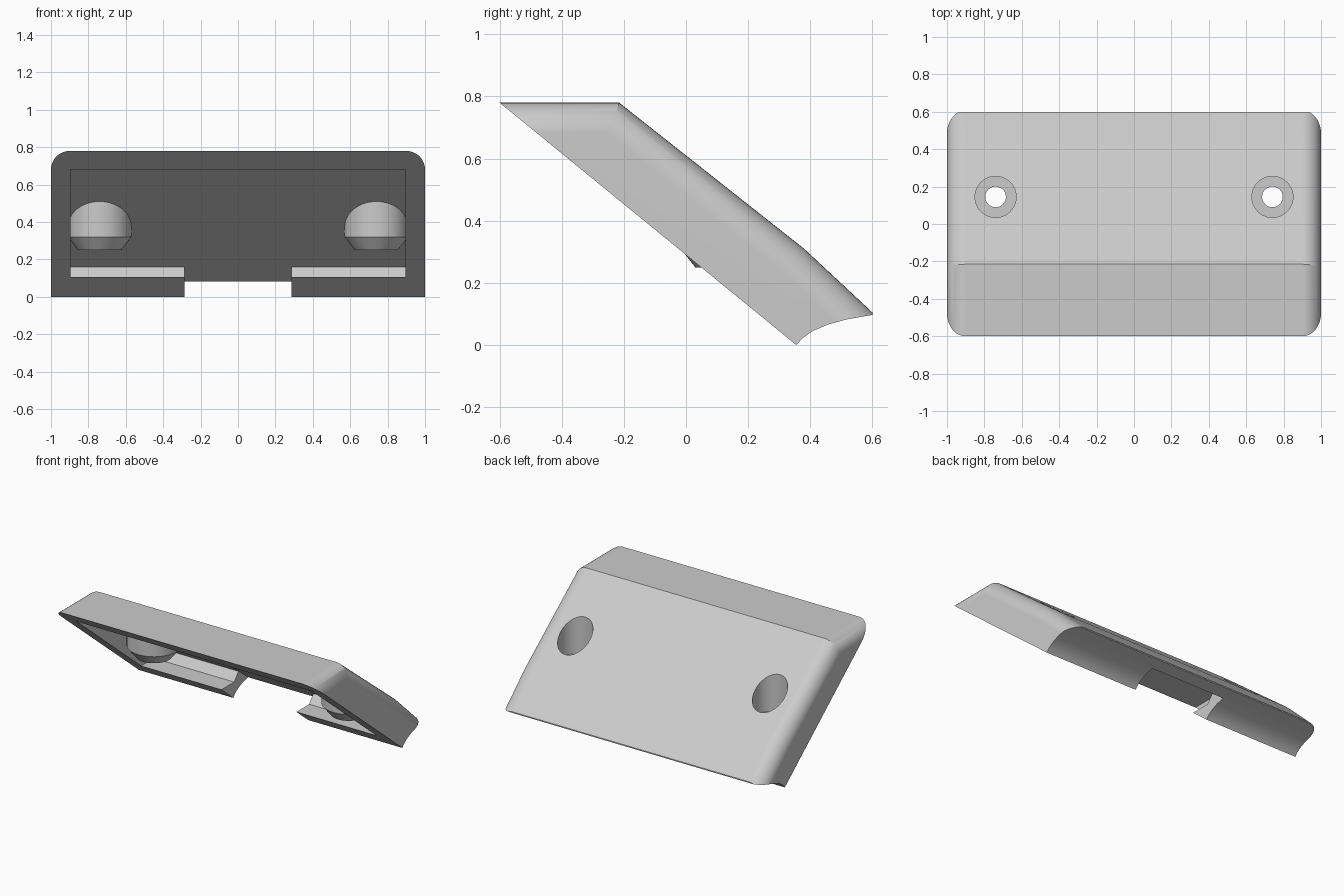
import bpy, bmesh, math

if "Cube" in bpy.data.objects:
    bpy.data.objects.remove(bpy.data.objects["Cube"], do_unlink=True)

grey = bpy.data.materials.new("plain_grey")
grey.use_nodes = True
GREY = (0.6, 0.6, 0.6, 1)
grey.diffuse_color = GREY
grey.node_tree.nodes["Principled BSDF"].inputs["Base Color"].default_value = GREY


def to_object(name, bm):
    bmesh.ops.recalc_face_normals(bm, faces=bm.faces)
    mesh = bpy.data.meshes.new(name)
    bm.to_mesh(mesh)
    bm.free()
    mesh.materials.append(grey)
    obj = bpy.data.objects.new(name, mesh)
    bpy.context.collection.objects.link(obj)
    return obj


def prism_mesh(profile, half):
    """Side profile (y, z) extruded from -half to +half in x."""
    bm = bmesh.new()
    face = bm.faces.new([bm.verts.new((-half, y, z)) for y, z in profile])
    out = bmesh.ops.extrude_face_region(bm, geom=[face])
    for v in out["geom"]:
        if isinstance(v, bmesh.types.BMVert):
            v.co.x = half
    return bm


def prism(name, profile, half):
    return to_object(name, prism_mesh(profile, half))


def turned(name, rings, x, y, sides=48):
    """Upright round solid from (radius, z) rings."""
    bm = bmesh.new()
    loops = [[bm.verts.new((x + r * math.cos(k * math.tau / sides),
                            y + r * math.sin(k * math.tau / sides), z))
              for k in range(sides)] for r, z in rings]
    for a, b in zip(loops, loops[1:]):
        for k in range(sides):
            n = (k + 1) % sides
            bm.faces.new((a[k], a[n], b[n], b[k]))
    bm.faces.new(loops[0])
    bm.faces.new(loops[-1])
    return to_object(name, bm)


def combine(target, tool, operation):
    mod = target.modifiers.new("combine", "BOOLEAN")
    mod.object, mod.operation, mod.solver = tool, operation, "EXACT"
    bpy.context.view_layer.objects.active = target
    bpy.ops.object.modifier_apply(modifier=mod.name)
    bpy.data.objects.remove(tool, do_unlink=True)


# Outer block with rounded upper side edges
crown = [(-0.9, 0.78), (-0.215, 0.78), (0.38, 0.31), (0.6, 0.105), (0.8, -0.081)]
bm = prism_mesh(crown + [(0.8, -0.5), (-0.9, -0.5)], 1)
bm.normal_update()
on_crown = lambda v: any(abs(v.co.y - y) + abs(v.co.z - z) < 1e-4 for y, z in crown)
rails = [e for e in bm.edges
         if all(on_crown(v) for v in e.verts)
         and abs(e.verts[0].co.x - e.verts[1].co.x) < 1e-4]
bmesh.ops.bevel(bm, geom=rails, offset=0.1, segments=10, profile=0.5, affect="EDGES")
cover = to_object("sloped_cover", bm)

# Slanted open side and hollow lower edge
hollow = [(0.355, 0), (0.375, 0.022), (0.41, 0.046), (0.46, 0.067), (0.52, 0.083), (0.6, 0.097)]
combine(cover, prism("envelope", [(-0.7, 0.8617)] + hollow + [(0.6, 0.8617)], 1.2), "INTERSECT")

# Inner pocket
ceiling = lambda y: 0.49 - 0.8 * y
pocket = [(-0.2375, 0.68), (-0.7, 0.68), (-0.7, 0.105), (0.365, 0.105), (0.412, ceiling(0.412))]
combine(cover, prism("pocket", pocket, 0.895), "DIFFERENCE")

# Screw bosses, trimmed by the plate and the side walls
for side in (-1, 1):
    boss = turned("boss", [(0.115, 0.25), (0.17, 0.32), (0.17, 0.75)], side * 0.74, 0.145)
    trim = prism("trim", [(-0.3, 0), (-0.3, 0.788), (0.5, 0.152), (0.5, 0)], 0.897)
    combine(boss, trim, "INTERSECT")
    combine(cover, boss, "UNION")

# Central notch in the lower wall
notch = [(0.2, ceiling(0.2) + 0.003), (0.7, ceiling(0.7) + 0.003), (0.7, -0.2), (0.2, -0.2)]
combine(cover, prism("notch", notch, 0.285), "DIFFERENCE")

# Stepped screw holes
for side in (-1, 1):
    hole = turned("hole", [(0.055, 0.1), (0.055, 0.32), (0.11, 0.32), (0.11, 1)], side * 0.74, 0.145)
    combine(cover, hole, "DIFFERENCE")

# Smooth curves with crisp edges
bpy.ops.object.select_all(action="DESELECT")
cover.select_set(True)
bpy.context.view_layer.objects.active = cover
bpy.ops.object.shade_smooth_by_angle(angle=math.radians(25))
weighted = cover.modifiers.new("weighted_normals", "WEIGHTED_NORMAL")
weighted.keep_sharp = True
